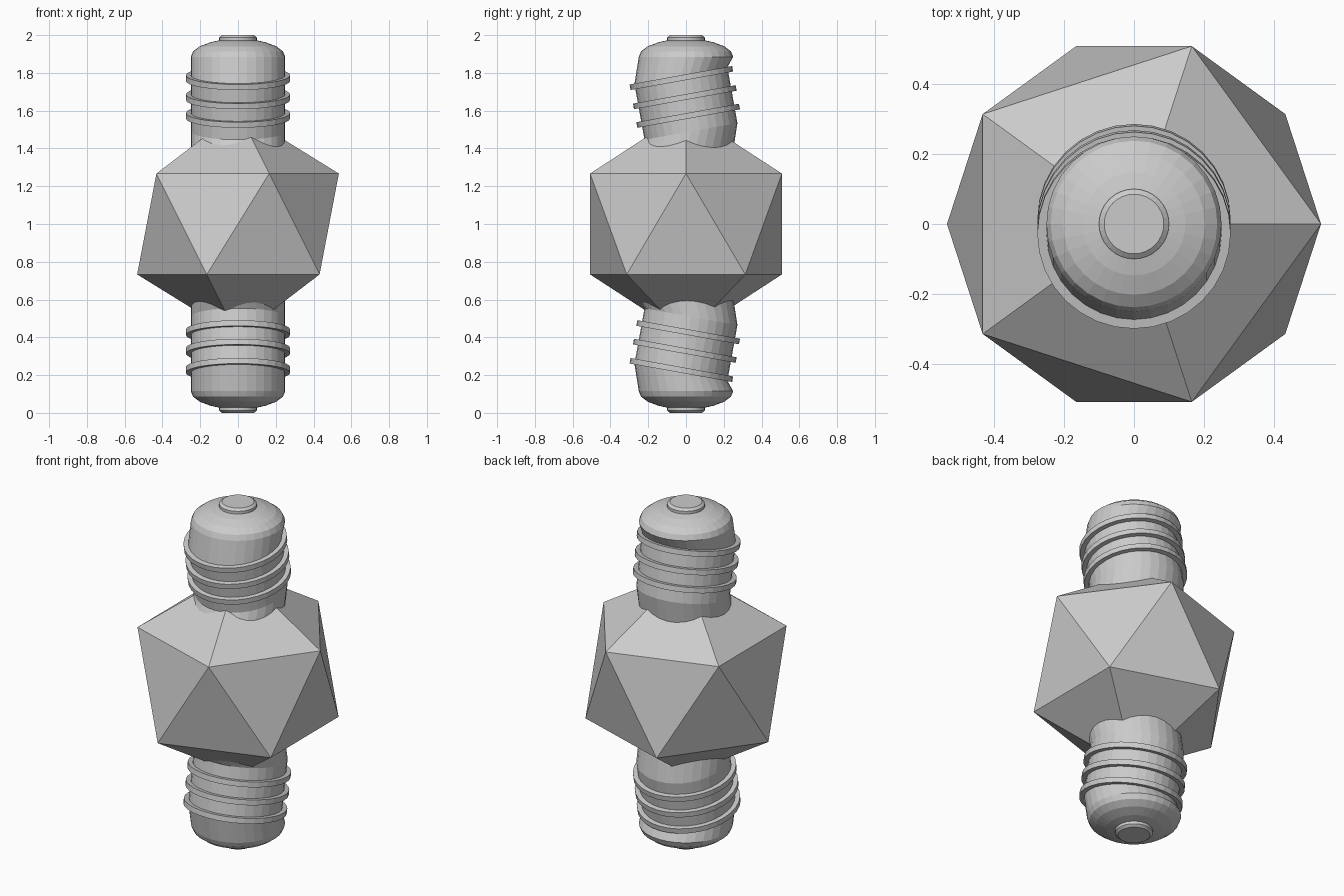
import bpy, bmesh, math
from mathutils import Matrix, Vector

if "Cube" in bpy.data.objects:
    bpy.data.objects.remove(bpy.data.objects["Cube"])

SIDES = 32
TILT = math.radians(10.2)
MID = Vector((0, 0, 0.636))          # pivot of the tilted section, relative to z = 1


def ring(bm, centre, radius, tilt=0.0):
    rot = Matrix.Rotation(tilt, 3, 'X')
    return [bm.verts.new(Vector(centre) + rot @ Vector((radius * math.cos(a), radius * math.sin(a), 0)))
            for a in (2 * math.pi * i / SIDES for i in range(SIDES))]


def bridge(bm, a, b):
    for i in range(SIDES):
        j = (i + 1) % SIDES
        bm.faces.new((a[i], a[j], b[j], b[i]))


def finish(bm, name, mirror=True):
    bmesh.ops.recalc_face_normals(bm, faces=bm.faces)
    mesh = bpy.data.meshes.new(name)
    bm.to_mesh(mesh)
    bm.free()
    ob = bpy.data.objects.new(name, mesh)
    ob.location.z = 1
    bpy.context.collection.objects.link(ob)
    if mirror:
        mod = ob.modifiers.new("mirror_ends", 'MIRROR')
        mod.use_axis = (False, False, True)
        mod.use_mirror_merge = False
    return ob


def loft(name, rings):
    bm = bmesh.new()
    loops = [ring(bm, *r) for r in rings]
    for a, b in zip(loops, loops[1:]):
        bridge(bm, a, b)
    bm.faces.new(loops[0])
    bm.faces.new(loops[-1])
    return finish(bm, name)


def on_axis(d):
    return MID + Matrix.Rotation(TILT, 3, 'X') @ Vector((0, 0, d))


# Faceted core: icosahedron with a corner up and a corner down
R = 0.597
bm = bmesh.new()
top = bm.verts.new((0, 0, R))
low = bm.verts.new((0, 0, -R))
rr, h = 2 * R / math.sqrt(5), R / math.sqrt(5)
up, dn = [], []
for i in range(5):
    a, b = math.radians(72 * i), math.radians(72 * i + 36)
    up.append(bm.verts.new((rr * math.cos(a), rr * math.sin(a), h)))
    dn.append(bm.verts.new((rr * math.cos(b), rr * math.sin(b), -h)))
for i in range(5):
    j = (i + 1) % 5
    for f in ((top, up[i], up[j]), (up[i], dn[i], up[j]),
              (up[j], dn[i], dn[j]), (low, dn[j], dn[i])):
        bm.faces.new(f)
finish(bm, "icosahedron_core", mirror=False)

# Screw caps: upright base, tilted middle, upright dome
rings = [((0, 0, 0.39), 0.25), (on_axis(-0.148), 0.25, TILT),
         (on_axis(0.152), 0.25, TILT), ((0, 0, 0.885), 0.25)]
for deg in (18, 36, 54, 66):
    t = math.radians(deg)
    rings.append(((0, 0, 0.885 + 0.095 * math.sin(t)), 0.25 * math.cos(t)))
loft("screw_cap", rings)

# Contact buttons on the ends
loft("contact_button", [((0, 0, 0.95), 0.1), ((0, 0, 0.988), 0.1), ((0, 0, 1.0), 0.085)])

# Tilted thread ridges
for n, d in enumerate((-0.064, 0.036, 0.139)):
    bm = bmesh.new()
    loops = [ring(bm, on_axis(d + o), r, TILT)
             for o, r in ((-0.015, 0.24), (-0.015, 0.276), (0.015, 0.276), (0.015, 0.24))]
    for i in range(4):
        bridge(bm, loops[i], loops[(i + 1) % 4])
    finish(bm, f"thread_ridge_{n + 1}")
